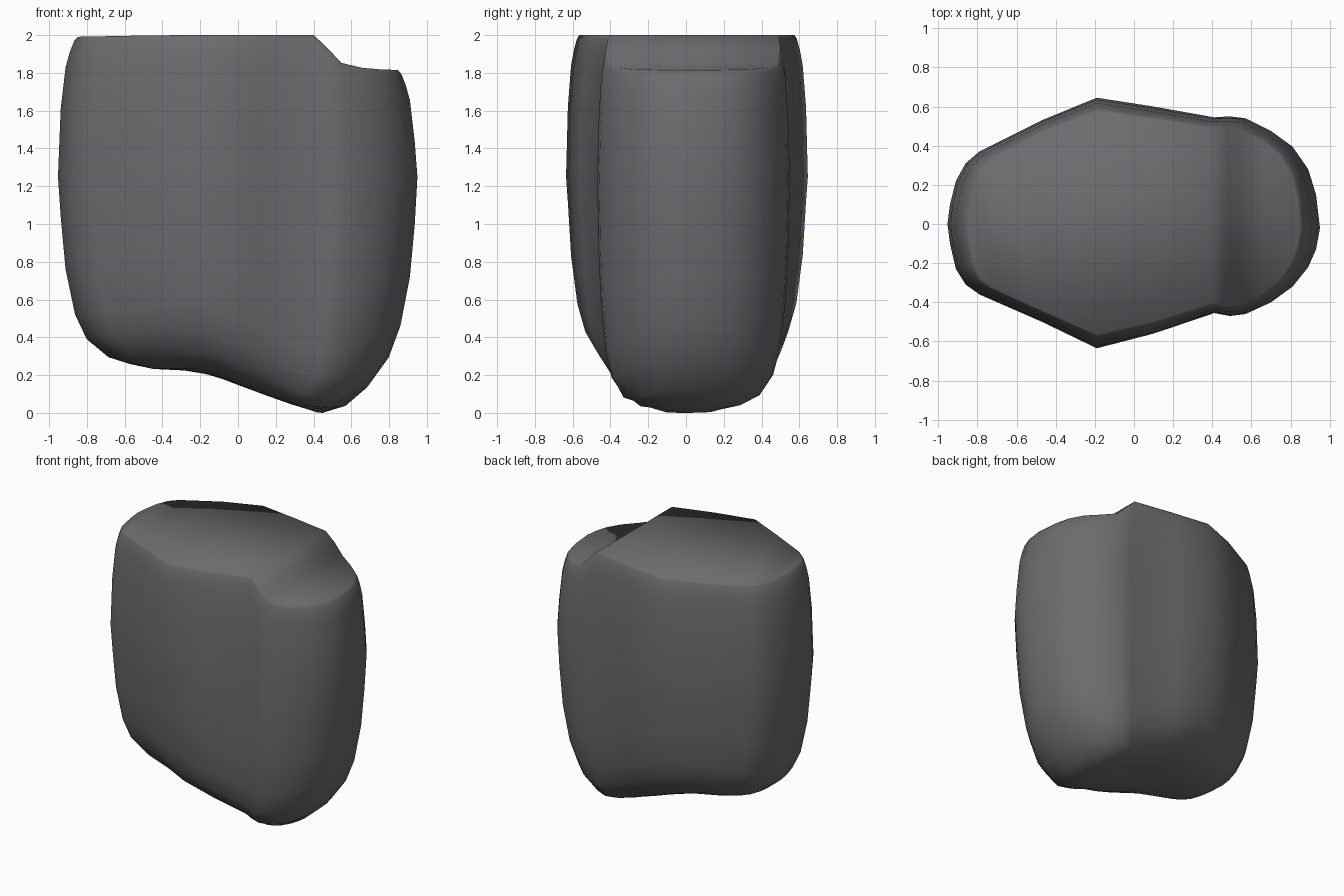
import bpy, bmesh

cube = bpy.data.objects.get("Cube")
if cube:
    bpy.data.objects.remove(cube, do_unlink=True)


def lerp(x, pts):
    """Piecewise linear height curve."""
    if x <= pts[0][0]:
        return pts[0][1]
    for (a, u), (b, v) in zip(pts, pts[1:]):
        if x <= b:
            return u + (v - u) * (x - a) / (b - a)
    return pts[-1][1]


# Plan outline: x, back y, front y
ROWS = [(-.94, .1, -.1), (-.91, .22, -.23), (-.86, .31, -.31), (-.79, .37, -.36),
        (-.47, .53, -.5), (-.19, .645, -.635), (.1, .6, -.56), (.41, .545, -.455),
        (.49, .55, -.47), (.57, .54, -.46), (.7, .475, -.4), (.81, .395, -.32),
        (.89, .28, -.22), (.93, .15, -.13)]
N = len(ROWS)
outline = ([(-.953, 0)] + [(x, b) for x, b, f in ROWS] + [(.95, -.02)]
           + [(x, f) for x, b, f in reversed(ROWS)])

# Height of the stepped top and the sloping underside along x
TOP = [(-.9, 1.99), (-.4, 2), (.41, 2), (.55, 1.85), (.68, 1.822), (.85, 1.815)]
BASE = [(-.6, .24), (-.19, .22), (.1, .11), (.41, 0), (.49, 0),
        (.58, .02), (.7, .09), (.81, .15), (.89, .2)]
# Ring scale and its distance from the top or underside
TOP_RINGS = [(.89, 0), (.91, .02), (.935, .08), (.958, .16), (.985, .38)]
BASE_RINGS = [(.985, .8), (.958, .52), (.905, .28), (.84, .15), (.72, .055),
              (.6, .02), (.47, 0), (.3, 0), (.15, 0)]

bm = bmesh.new()
rings = []
for s, drop in TOP_RINGS:
    ring = []
    for x, y in outline:
        px = x * (1 - (1 - s) * (x / .95) ** 2)
        ring.append(bm.verts.new((px, y * s, lerp(px, TOP) - drop)))
    rings.append(ring)
rings.append([bm.verts.new((x, y, 1.25)) for x, y in outline])
for s, rise in BASE_RINGS:
    rings.append([bm.verts.new((x * s, y * s, lerp(x * s, BASE) + rise + .25 * (y * s) ** 2))
                  for x, y in outline])

# Walls
count = len(outline)
for upper, lower in zip(rings, rings[1:]):
    for i in range(count):
        j = (i + 1) % count
        bm.faces.new((upper[i], upper[j], lower[j], lower[i]))

# Top closed by strips running front to back
cap = rings[0]
bm.faces.new((cap[0], cap[1], cap[-1]))
for i in range(1, N):
    bm.faces.new((cap[i], cap[i + 1], cap[count - i - 1], cap[count - i]))
bm.faces.new((cap[N], cap[N + 1], cap[N + 2]))

# Underside closed by a fan
centre = bm.verts.new((0, 0, lerp(0, BASE)))
last = rings[-1]
for i in range(count):
    bm.faces.new((last[i], last[(i + 1) % count], centre))

bmesh.ops.recalc_face_normals(bm, faces=bm.faces)
for face in bm.faces:
    face.smooth = True
mesh = bpy.data.meshes.new("rounded_block")
bm.to_mesh(mesh)
bm.free()

grey = bpy.data.materials.new("dark_grey")
grey.use_nodes = True
colour = (.15, .15, .16, 1)
grey.diffuse_color = colour
grey.node_tree.nodes["Principled BSDF"].inputs["Base Color"].default_value = colour
mesh.materials.append(grey)
block = bpy.data.objects.new("rounded_block", mesh)
bpy.context.collection.objects.link(block)
